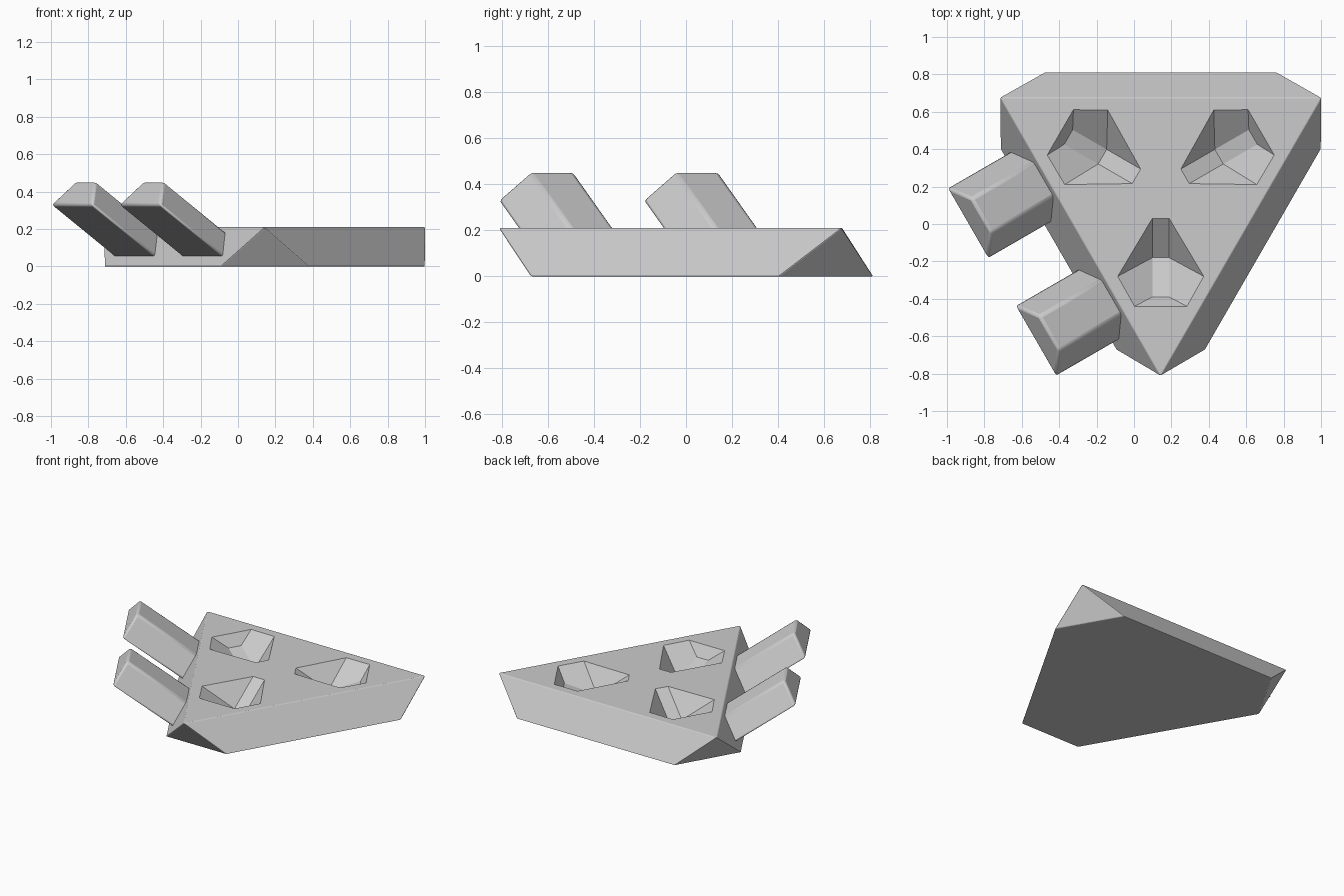
import bpy, bmesh
from math import radians
from mathutils import Matrix, Vector

cube = bpy.data.objects.get("Cube")
if cube:
    bpy.data.objects.remove(cube, do_unlink=True)

GREY = (0.6, 0.6, 0.6, 1.0)
mat = bpy.data.materials.new("light_grey")
mat.use_nodes = True
mat.diffuse_color = GREY
mat.node_tree.nodes["Principled BSDF"].inputs["Base Color"].default_value = GREY

CENTRE = Vector((0.143, 0.18, 0))
TOP = 0.21


def turn(degrees):
    """Rotation about the plate's own three-fold axis."""
    return Matrix.Translation(CENTRE) @ Matrix.Rotation(radians(degrees), 4, 'Z')


def hull(name, points, matrix):
    """Convex solid around a few corner points."""
    bm = bmesh.new()
    for p in points:
        bm.verts.new(matrix @ Vector(p))
    bmesh.ops.convex_hull(bm, input=bm.verts)
    bmesh.ops.dissolve_limit(bm, angle_limit=radians(3), verts=bm.verts, edges=bm.edges)
    bmesh.ops.recalc_face_normals(bm, faces=bm.faces)
    mesh = bpy.data.meshes.new(name)
    bm.to_mesh(mesh)
    bm.free()
    mesh.materials.append(mat)
    obj = bpy.data.objects.new(name, mesh)
    bpy.context.collection.objects.link(obj)
    return obj


def soften(obj, width):
    bevel = obj.modifiers.new("soft_edges", 'BEVEL')
    bevel.width = width
    bevel.segments = 2
    bevel.limit_method = 'ANGLE'


def mirrored(points):
    return [(s * x, y, z) for x, y, z in points for s in (-1, 1)]


# Plate: triangular top over a six-sided base
corners = []
for angle in (0, 120, 240):
    spin = Matrix.Rotation(radians(angle), 4, 'Z')
    corners += [spin @ Vector(p) for p in ((0.86, 0.495, TOP), (0.62, 0.632, 0), (-0.62, 0.632, 0))]
plate = hull("plate", corners, turn(0))
soften(plate, 0.005)

# Sockets: three faceted pockets sunk into the top
rim = [(0.045, -0.15), (0.23, -0.46), (0.14, -0.62)]
pocket = [(x, y, z) for x, y in rim for z in (TOP, TOP + 0.1)]
pocket += [(0.045, -0.36, TOP - 0.15), (0.045, -0.57, TOP - 0.075)]
for i in range(3):
    cutter = hull(f"socket_cutter_{i + 1}", mirrored(pocket), turn(120 * i))
    cutter.hide_render = True
    cutter.hide_viewport = True
    cut = plate.modifiers.new(f"socket_{i + 1}", 'BOOLEAN')
    cut.operation = 'DIFFERENCE'
    cut.solver = 'EXACT'
    cut.object = cutter

# Pegs: trapezoid bars standing square on one sloped side
outer = [(0.22, -0.985, 0.33), (0.105, -0.898, 0.455)]
run = Vector((0, 0.4, -0.283))
peg_points = outer + [tuple(Vector(p) + run) for p in outer]
pegs = []
for name, shift in (("rear_peg", -0.363), ("front_peg", 0.363)):
    place = turn(-60) @ Matrix.Translation((shift, 0, 0))
    peg = hull(name, mirrored(peg_points), place)
    soften(peg, 0.015)
    pegs.append(peg)

# Smooth the rounded peg edges while keeping flat faces crisp
bpy.ops.object.select_all(action='DESELECT')
for peg in pegs:
    peg.select_set(True)
bpy.context.view_layer.objects.active = pegs[0]
bpy.ops.object.shade_smooth_by_angle(angle=radians(35))
